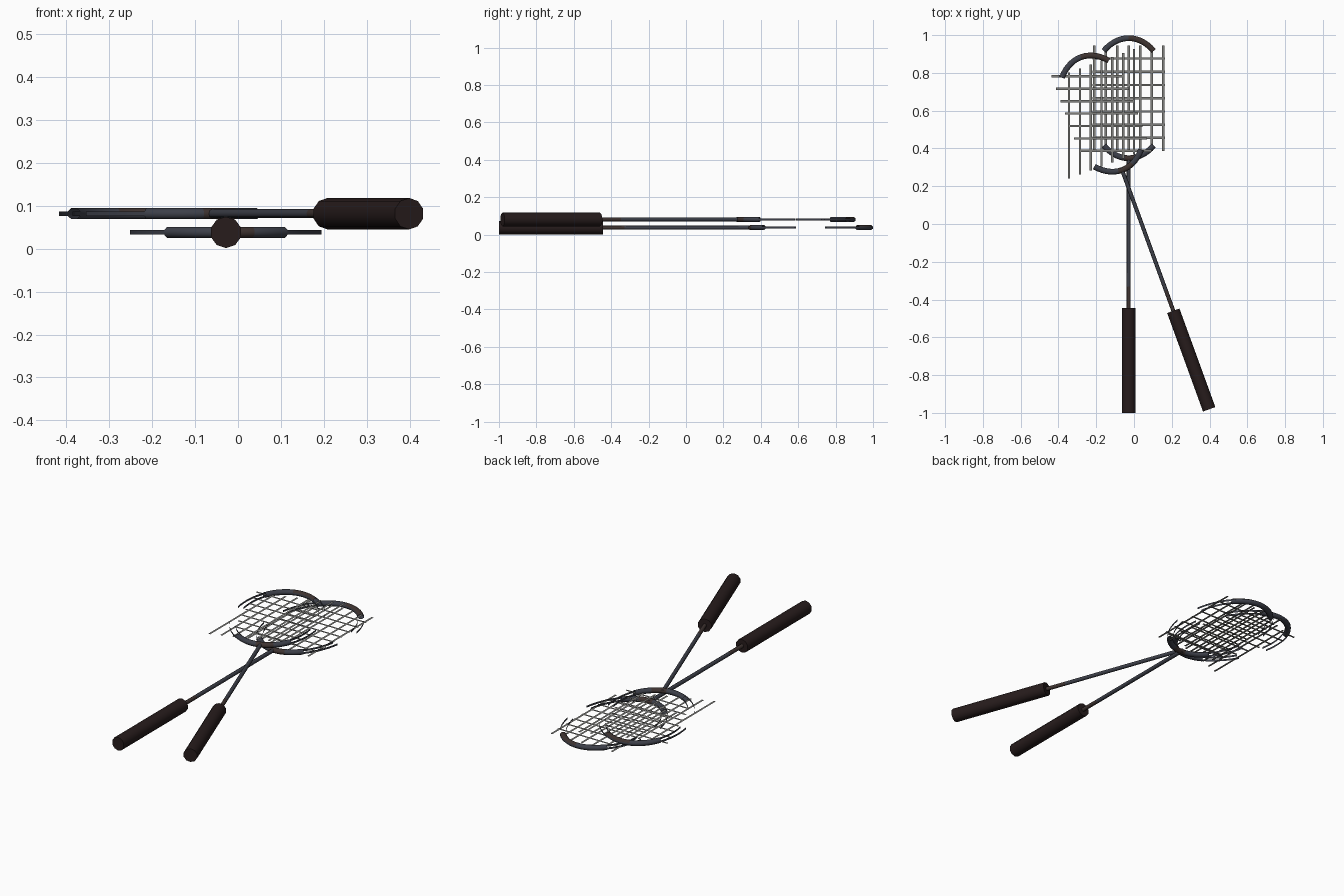
import bpy, bmesh, math
from mathutils import Matrix, Vector

cube = bpy.data.objects.get("Cube")
if cube:
    bpy.data.objects.remove(cube)


def make_material(name, color, rough):
    m = bpy.data.materials.new(name)
    m.use_nodes = True
    m.diffuse_color = color
    bsdf = m.node_tree.nodes["Principled BSDF"]
    bsdf.inputs["Base Color"].default_value = color
    bsdf.inputs["Roughness"].default_value = rough
    return m


GRIP = make_material("dark_brown_grip", (0.020, 0.0115, 0.0115, 1), 0.8)
FRAME = make_material("slate_frame", (0.046, 0.050, 0.066, 1), 0.5)
ACCENT = make_material("brown_frame", (0.048, 0.033, 0.030, 1), 0.5)
STRING = make_material("grey_string", (0.22, 0.22, 0.21, 1), 0.7)

HEAD_Y = 1.666            # head centre, measured from the butt
HALF_W, HALF_L = 0.2145, 0.318
TUBE_WIDE, TUBE_HIGH = 0.0165, 0.0140
SIDES = 8
TOP_FACETS = (1, 2, 3)


def finish(name, bm, mats, smooth=True):
    mesh = bpy.data.meshes.new(name)
    bm.to_mesh(mesh)
    bm.free()
    for mat in mats:
        mesh.materials.append(mat)
    ob = bpy.data.objects.new(name, mesh)
    bpy.context.collection.objects.link(ob)
    if smooth:
        bpy.ops.object.select_all(action="DESELECT")
        ob.select_set(True)
        bpy.context.view_layer.objects.active = ob
        bpy.ops.object.shade_smooth_by_angle(angle=math.radians(50))


def rod(name, y0, y1, radius, sides, mat, place):
    """Cylinder along the racket axis."""
    bm = bmesh.new()
    turn = Matrix.Translation((0, (y0 + y1) / 2, 0)) @ Matrix.Rotation(math.pi / 2, 4, "X")
    bmesh.ops.create_cone(bm, cap_ends=True, segments=sides, radius1=radius,
                          radius2=radius, depth=y1 - y0, matrix=place @ turn)
    finish(name, bm, [mat])


def is_accent(angle, facet):
    """Brown at the throat and along the top of the tip's left half."""
    return 262 < angle < 285 or (52 < angle < 90 and facet in TOP_FACETS)


def sweep(bm, start, end, steps, facets, place):
    """Part of the oval rim tube, keeping only the given facets."""
    angles = [start + (end - start) * i / steps for i in range(steps + 1)]
    rings = []
    for angle in angles:
        t = math.radians(angle)
        mid = Vector((HALF_W * math.cos(t), HEAD_Y + HALF_L * math.sin(t), 0))
        out = Vector((HALF_L * math.cos(t), HALF_W * math.sin(t), 0)).normalized()
        ring = []
        for k in range(SIDES):
            a = 2 * math.pi * (k - 0.5) / SIDES
            p = mid + TUBE_WIDE * math.cos(a) * out
            p.z = TUBE_HIGH * math.sin(a)
            ring.append(bm.verts.new(place @ p))
        rings.append(ring)
    for i in range(steps):
        r, s = rings[i], rings[i + 1]
        for k in facets:
            n = (k + 1) % SIDES
            face = bm.faces.new((r[k], s[k], s[n], r[n]))
            face.material_index = int(is_accent((angles[i] + angles[i + 1]) / 2, k))


def racket(prefix, place):
    rod(prefix + "_grip", 0, 0.555, 0.0365, 10, GRIP, place)
    rod(prefix + "_shaft_base", 0.55, 0.67, 0.0105, 8, ACCENT, place)
    rod(prefix + "_shaft", 0.67, 1.362, 0.0105, 8, FRAME, place)

    # full tube at tip and throat, upright inner and outer bands at the sides
    bm = bmesh.new()
    for base in (0, 180):
        sweep(bm, base + 52, base + 128, 14, range(SIDES), place)
    for base in (0, 90, 180, 270):
        lo, hi = (14.5, 52) if base % 180 == 0 else (38, 75.5)
        sweep(bm, base + lo, base + hi, 7, (0, SIDES // 2), place)
    loose = [v for v in bm.verts if not v.link_faces]
    bmesh.ops.delete(bm, geom=loose, context="VERTS")
    finish(prefix + "_rim", bm, [FRAME, ACCENT])

    # flat strings: centres follow the head, strips stay square to the axes
    bm = bmesh.new()
    for i in range(-3, 4):
        for offset, size in (((0.061 * i, 0), (0.012, 0.56)),
                             ((0, 0.07 * i), (0.385, 0.012))):
            c = place @ Vector((offset[0], HEAD_Y + offset[1], 0))
            m = Matrix.Translation(c) @ Matrix.Diagonal((*size, 1, 1))
            bmesh.ops.create_grid(bm, x_segments=1, y_segments=1, size=0.5, matrix=m)
    finish(prefix + "_strings", bm, [STRING], smooth=False)


racket("lower_racket", Matrix.Translation((-0.028, -1, 0.0375)))
racket("upper_racket", Matrix.Translation((0.398, -0.981, 0.081))
       @ Matrix.Rotation(math.radians(20), 4, "Z"))
